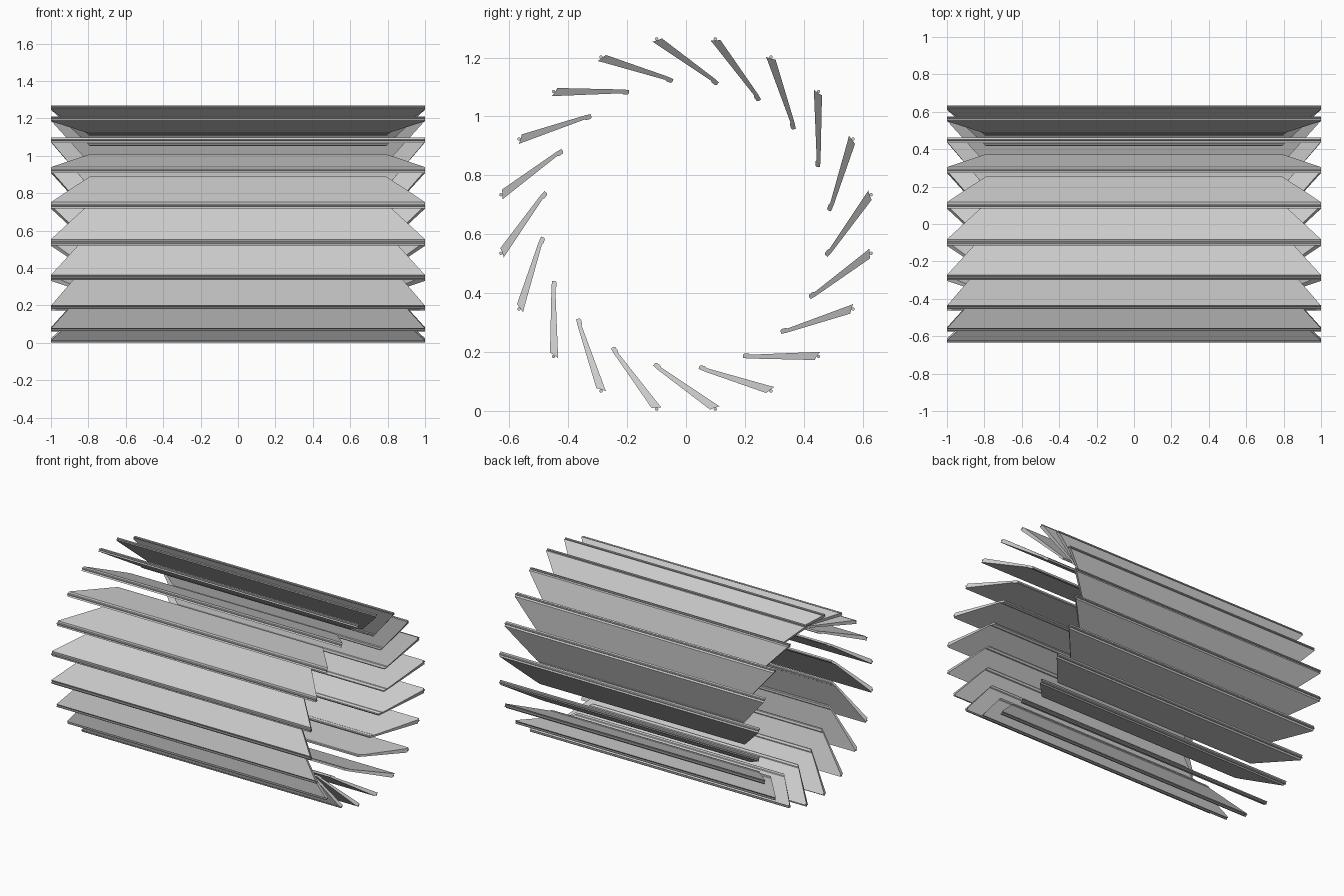
import bpy, bmesh, math

if "Cube" in bpy.data.objects:
    bpy.data.objects.remove(bpy.data.objects["Cube"])

COUNT = 20          # blades around the wheel
RADIUS = 0.636      # distance of the outer bead from the axis
CENTRE_Z = 0.635
OUT = RADIUS * math.sqrt(0.5)

# Blade cross-section: (distance inward from outer edge, offset towards axis)
BLADE = [(-0.006, 0.016), (0.010, 0.015), (0.232, 0.006), (0.237, 0.010),
         (0.252, 0.010), (0.257, 0.006), (0.257, -0.005), (0.236, -0.007),
         (0.013, -0.012), (0.005, 0.002)]
# Small round bead along the outer edge
BEAD = [(0.006 * math.cos(math.tau * i / 8), 0.006 * math.sin(math.tau * i / 8))
        for i in range(8)]


def half_width(u):
    """Blade ends slant in towards the inner edge."""
    return 1.0 - 0.21 * max(0.0, u - 0.013) / 0.244


def extrude_profile(bm, profile):
    rings = []
    for side in (-1, 1):
        rings.append([bm.verts.new((side * half_width(u), OUT - u, v - OUT))
                      for u, v in profile])
    a, b = rings
    n = len(profile)
    bm.faces.new(a)
    bm.faces.new(b[::-1])
    for i in range(n):
        j = (i + 1) % n
        bm.faces.new((a[j], a[i], b[i], b[j]))


# One blade mesh, shared by every position on the wheel
bm = bmesh.new()
extrude_profile(bm, BLADE)
extrude_profile(bm, BEAD)
bmesh.ops.recalc_face_normals(bm, faces=bm.faces)
mesh = bpy.data.meshes.new("blade")
bm.to_mesh(mesh)
bm.free()

# Ring of angled blades around the x axis
for k in range(COUNT):
    blade = bpy.data.objects.new(f"blade_{k + 1:02d}", mesh)
    blade.location.z = CENTRE_Z
    blade.rotation_euler.x = math.tau * k / COUNT
    bpy.context.collection.objects.link(blade)
